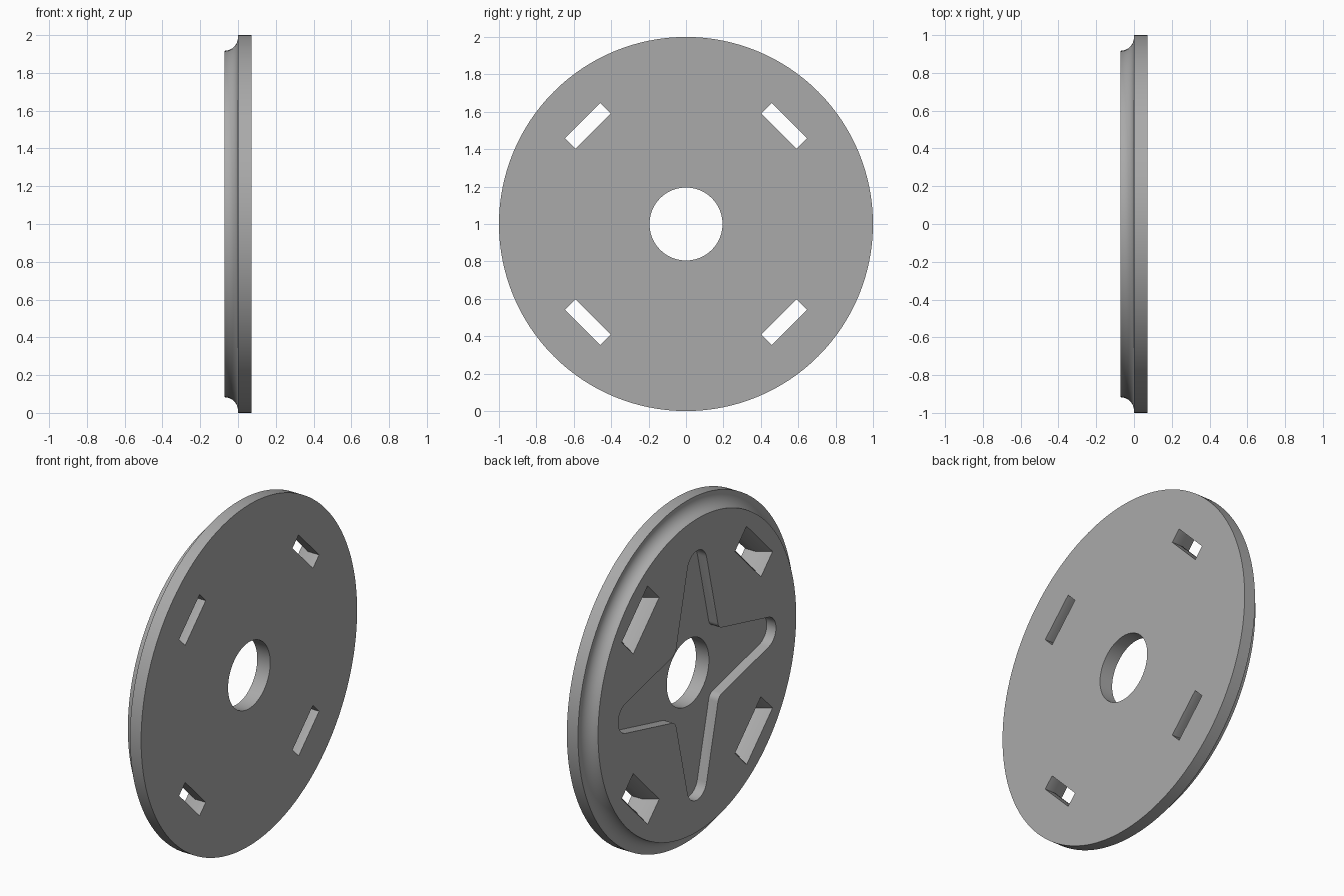
import bpy, bmesh, math
from mathutils import Vector

if "Cube" in bpy.data.objects:
    bpy.data.objects.remove(bpy.data.objects["Cube"])

HALF = 0.072           # half thickness of the disc
CENTRE_Z = 1.0

grey = bpy.data.materials.new("plain_grey")
grey.diffuse_color = (0.40, 0.40, 0.40, 1)
grey.use_nodes = True
grey.node_tree.nodes["Principled BSDF"].inputs["Base Color"].default_value = grey.diffuse_color


def add_object(name, bm):
    bmesh.ops.recalc_face_normals(bm, faces=bm.faces)
    mesh = bpy.data.meshes.new(name)
    bm.to_mesh(mesh)
    bm.free()
    mesh.materials.append(grey)
    ob = bpy.data.objects.new(name, mesh)
    bpy.context.collection.objects.link(ob)
    return ob


def loft(name, sections):
    """Closed solid through (x, [(y, z), ...]) sections."""
    bm = bmesh.new()
    rings = [[bm.verts.new((x, y, z + CENTRE_Z)) for y, z in pts] for x, pts in sections]
    n = len(rings[0])
    for a, b in zip(rings, rings[1:]):
        for i in range(n):
            bm.faces.new((a[i], a[(i + 1) % n], b[(i + 1) % n], b[i]))
    bm.faces.new(rings[0])
    bm.faces.new(rings[-1])
    return add_object(name, bm)


def arc(cx, cy, r, start, end, steps):
    return [(cx + r * math.cos(start + (end - start) * i / steps),
             cy + r * math.sin(start + (end - start) * i / steps)) for i in range(steps + 1)]


def rotate(pts, a):
    return [(y * math.cos(a) - z * math.sin(a), y * math.sin(a) + z * math.cos(a)) for y, z in pts]


# Disc with centre hole and a concave cove around the back rim
cove = arc(-HALF, 0.917 + HALF, HALF, -math.pi / 2, 0, 12)
profile = [(-HALF, 0.195)] + cove + [(0, 1.0), (HALF, 1.0), (HALF, 0.195)]
bm = bmesh.new()
verts = [bm.verts.new((x, 0, CENTRE_Z + r)) for x, r in profile]
edges = [bm.edges.new((verts[i], verts[(i + 1) % len(verts)])) for i in range(len(verts))]
bmesh.ops.spin(bm, geom=verts + edges, cent=Vector((0, 0, CENTRE_Z)), axis=Vector((1, 0, 0)),
               angle=2 * math.pi, steps=128, use_merge=False)
bmesh.ops.remove_doubles(bm, verts=bm.verts, dist=1e-4)
disc = add_object("disc", bm)

# Four-armed star recess with rounded tips and filleted inner corners
TIP, TIP_R, CORNER, FILLET = 0.64, 0.09, 0.20, 0.05
phi = math.atan2(TIP - CORNER, CORNER) + math.asin(TIP_R / math.hypot(TIP - CORNER, CORNER))
k = CORNER + FILLET / (math.cos(phi) + math.sin(phi))
arm = arc(TIP, 0, TIP_R, -phi, phi, 16)
arm += arc(k, k, FILLET, phi + math.pi, 1.5 * math.pi - phi, 8)
star = [p for q in range(4) for p in rotate(arm, q * math.pi / 2)]
cutters = [loft("star_recess_cutter", [(-0.12, star), (-0.012, star)])]


# Four diagonal slots, flared towards the back
def slot_section(grow, angle):
    w, l, d = 0.04 + grow, 0.134 + grow, 0.742
    return rotate([(d - w, -l), (d + w, -l), (d + w, l), (d - w, l)], angle)


FLARE = 0.036
for q in range(4):
    a = math.pi / 4 + q * math.pi / 2
    cutters.append(loft("slot_cutter", [(-2 * HALF, slot_section(2 * FLARE, a)),
                                        (0, slot_section(0, a)),
                                        (2 * HALF, slot_section(0, a))]))

# Cut the recess and slots
bpy.context.view_layer.objects.active = disc
disc.select_set(True)
for c in cutters:
    mod = disc.modifiers.new("cut", 'BOOLEAN')
    mod.operation = 'DIFFERENCE'
    mod.solver = 'EXACT'
    mod.object = c
    bpy.ops.object.modifier_apply(modifier=mod.name)
for c in cutters:
    bpy.data.objects.remove(c, do_unlink=True)

bpy.ops.object.shade_smooth_by_angle(angle=math.radians(30))
